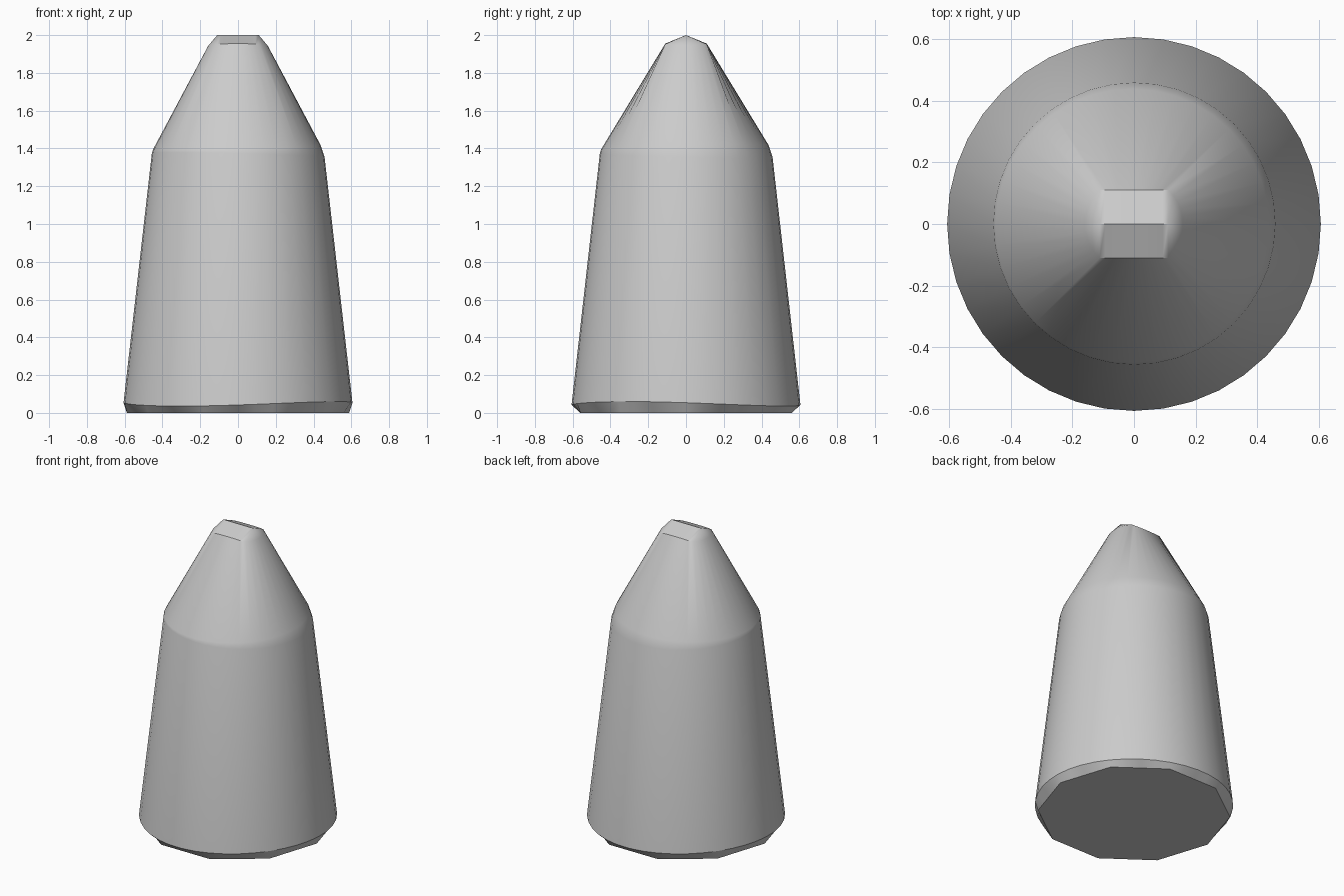
import bpy, bmesh
from math import cos, sin, pi, radians

cube = bpy.data.objects.get("Cube")
if cube:
    bpy.data.objects.remove(cube, do_unlink=True)

SEGMENTS = 40
BASE_SIDES = 10
ANGLES = [2 * pi * i / SEGMENTS for i in range(SEGMENTS)]


def clamp(v, limit):
    return max(-limit, min(limit, v))


def base_point(a):
    # coarse polygon that forms the flat underside
    step = 2 * pi / BASE_SIDES
    r = 0.588 * cos(step / 2) / cos(a % step - step / 2)
    return r * cos(a), r * sin(a), 0


def rim_point(a):
    # widest edge, slightly uneven in height
    z = 0.048 + 0.012 * cos(2 * (a + radians(30)))
    return 0.606 * cos(a), 0.606 * sin(a), z


def shoulder_bevel(a):
    # the shoulder is softer on one side
    return 0.006 + 0.015 * (1 + cos(a - radians(45)))


def shoulder_low(a):
    h = shoulder_bevel(a)
    r = 0.455 + 0.11 * h
    return r * cos(a), r * sin(a), 1.385 - h


def shoulder_high(a):
    h = shoulder_bevel(a)
    r = 0.455 - 0.54 * h
    return r * cos(a), r * sin(a), 1.385 + h


def neck_point(a):
    # circle flattened at front and back
    return 0.158 * cos(a), clamp(0.158 * sin(a), 0.11), 1.943 + 0.012 * abs(sin(a))


def ridge_point(a):
    return clamp(0.158 * cos(a), 0.11), 0, 2


# Loft the body through its rings
bm = bmesh.new()
rings = [[bm.verts.new(f(a)) for a in ANGLES] for f in
         (base_point, rim_point, shoulder_low, shoulder_high, neck_point, ridge_point)]
for low, high in zip(rings, rings[1:]):
    for i in range(SEGMENTS):
        j = (i + 1) % SEGMENTS
        bm.faces.new((low[i], low[j], high[j], high[i]))
bm.faces.new(rings[0][::-1])
# Close the ridge by merging its front and back points
bmesh.ops.remove_doubles(bm, verts=rings[-1], dist=0.0005)
bmesh.ops.recalc_face_normals(bm, faces=bm.faces)

mesh = bpy.data.meshes.new("tapered_body")
bm.to_mesh(mesh)
bm.free()
body = bpy.data.objects.new("tapered_body", mesh)
bpy.context.collection.objects.link(body)

# Plain grey material
grey = bpy.data.materials.new("plain_grey")
grey.use_nodes = True
colour = (0.6, 0.6, 0.6, 1)
grey.diffuse_color = colour
grey.node_tree.nodes["Principled BSDF"].inputs["Base Color"].default_value = colour
mesh.materials.append(grey)

bpy.ops.object.select_all(action="DESELECT")
body.select_set(True)
bpy.context.view_layer.objects.active = body
bpy.ops.object.shade_smooth_by_angle(angle=radians(30))
